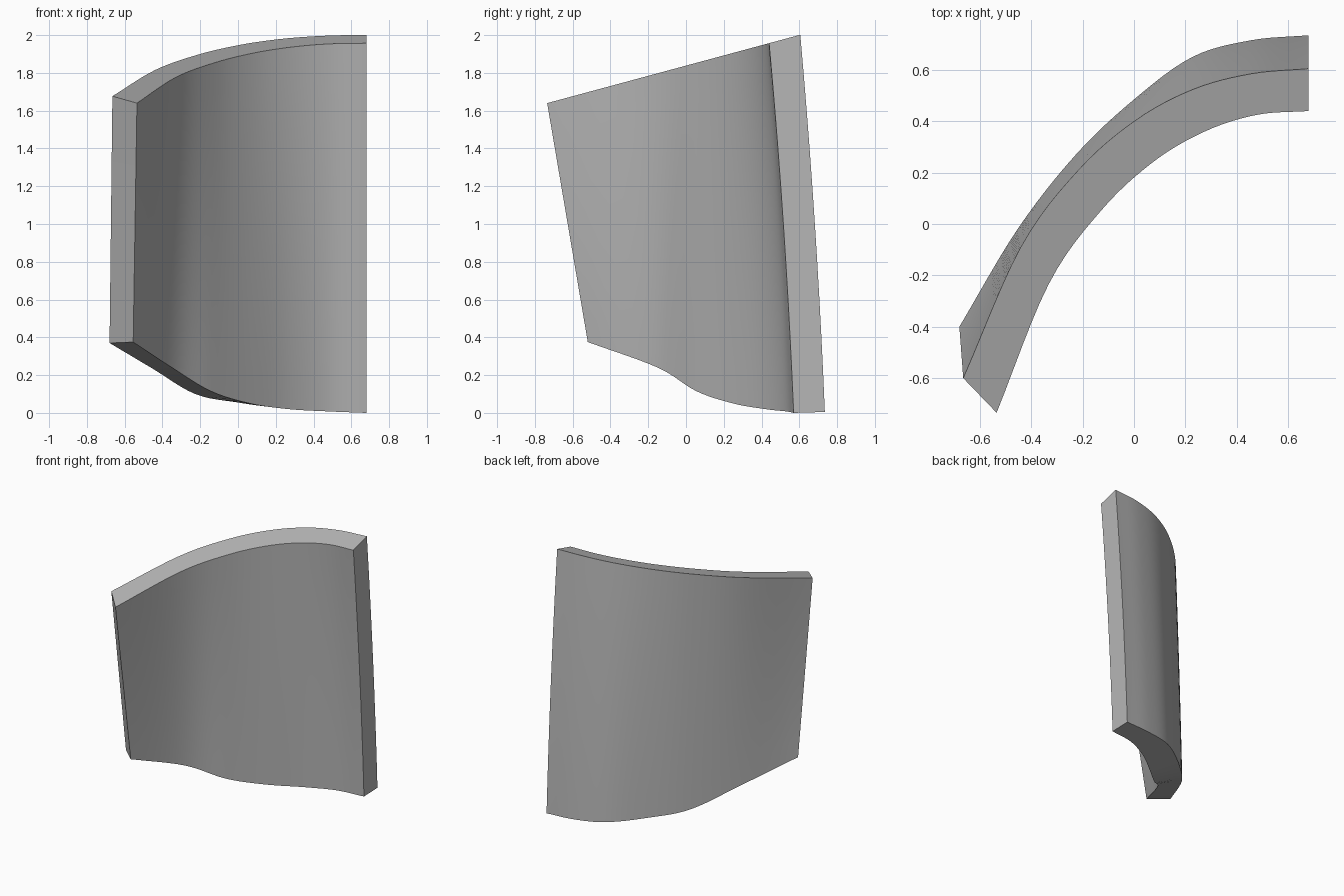
import bpy
import bmesh
from mathutils import Vector

cube = bpy.data.objects.get("Cube")
if cube:
    bpy.data.objects.remove(cube, do_unlink=True)

SEGMENTS, ROWS, RIGHT_END = 36, 10, 0.68


def top_height(y):
    return 1.64 + 0.27 * (y + 0.735)


def rail(start_x, ys, zs=None):
    """Control points spread evenly in x up to the straight end."""
    n = len(ys) - 1
    return [Vector((start_x + (RIGHT_END - start_x) * i / n, y,
                    zs[i] if zs else top_height(y))) for i, y in enumerate(ys)]


def sample(points, u):
    """Smooth curve through the control points."""
    n = len(points) - 1
    i = min(int(u * n), n - 1)
    t = u * n - i
    b, c = points[i], points[i + 1]
    a = points[i - 1] if i else b * 2 - c
    d = points[i + 2] if i + 2 <= n else c * 2 - b
    return (b * 2 + (c - a) * t + (a * 2 - b * 5 + c * 4 - d) * t**2
            + (b * 3 - a - c * 3 + d) * t**3) / 2


# Rails of the shell: top and bottom, concave and convex side
inner_top = rail(-0.535, [-0.735, -0.235, 0.05, 0.24, 0.36, 0.425, 0.44])
outer_top = rail(-0.665, [-0.60, -0.09, 0.21, 0.405, 0.525, 0.585, 0.605])
inner_bottom = rail(-0.555, [-0.52, -0.15, 0.055, 0.25, 0.42, 0.53, 0.57],
                    [0.375, 0.24, 0.115, 0.05, 0.02, 0.008, 0])
outer_bottom = rail(-0.68, [-0.40, -0.02, 0.27, 0.485, 0.65, 0.715, 0.735],
                    [0.37, 0.235, 0.10, 0.055, 0.025, 0.01, 0.005])

bm = bmesh.new()


def skin(bottom, top):
    """Grid of vertices between two rails, bulging a little at mid height."""
    grid = []
    for i in range(SEGMENTS + 1):
        u = i / SEGMENTS
        low, high = sample(bottom, u), sample(top, u)
        column = []
        for j in range(ROWS + 1):
            v = j / ROWS
            point = low.lerp(high, v)
            point.y += 0.048 * u * v * (1 - v)
            column.append(bm.verts.new(point))
        grid.append(column)
    return grid


def strip(a, b):
    for k in range(len(a) - 1):
        bm.faces.new((a[k], a[k + 1], b[k + 1], b[k]))


inner = skin(inner_bottom, inner_top)
outer = skin(outer_bottom, outer_top)

# Broad curved faces
for grid in (inner, outer):
    for i in range(SEGMENTS):
        strip(grid[i], grid[i + 1])

# Side ends, then top and bottom rims
for i in (0, -1):
    strip(inner[i], outer[i])
for j in (0, -1):
    strip([c[j] for c in inner], [c[j] for c in outer])
bmesh.ops.recalc_face_normals(bm, faces=bm.faces)

mesh = bpy.data.meshes.new("curved_panel")
bm.to_mesh(mesh)
bm.free()
panel = bpy.data.objects.new("curved_panel", mesh)
bpy.context.collection.objects.link(panel)

# Plain grey finish
grey = bpy.data.materials.new("plain_grey")
grey.use_nodes = True
colour = (0.47, 0.47, 0.47, 1)
grey.diffuse_color = colour
grey.node_tree.nodes["Principled BSDF"].inputs["Base Color"].default_value = colour
mesh.materials.append(grey)

bpy.ops.object.select_all(action="DESELECT")
panel.select_set(True)
bpy.context.view_layer.objects.active = panel
bpy.ops.object.shade_smooth_by_angle(angle=0.6)
